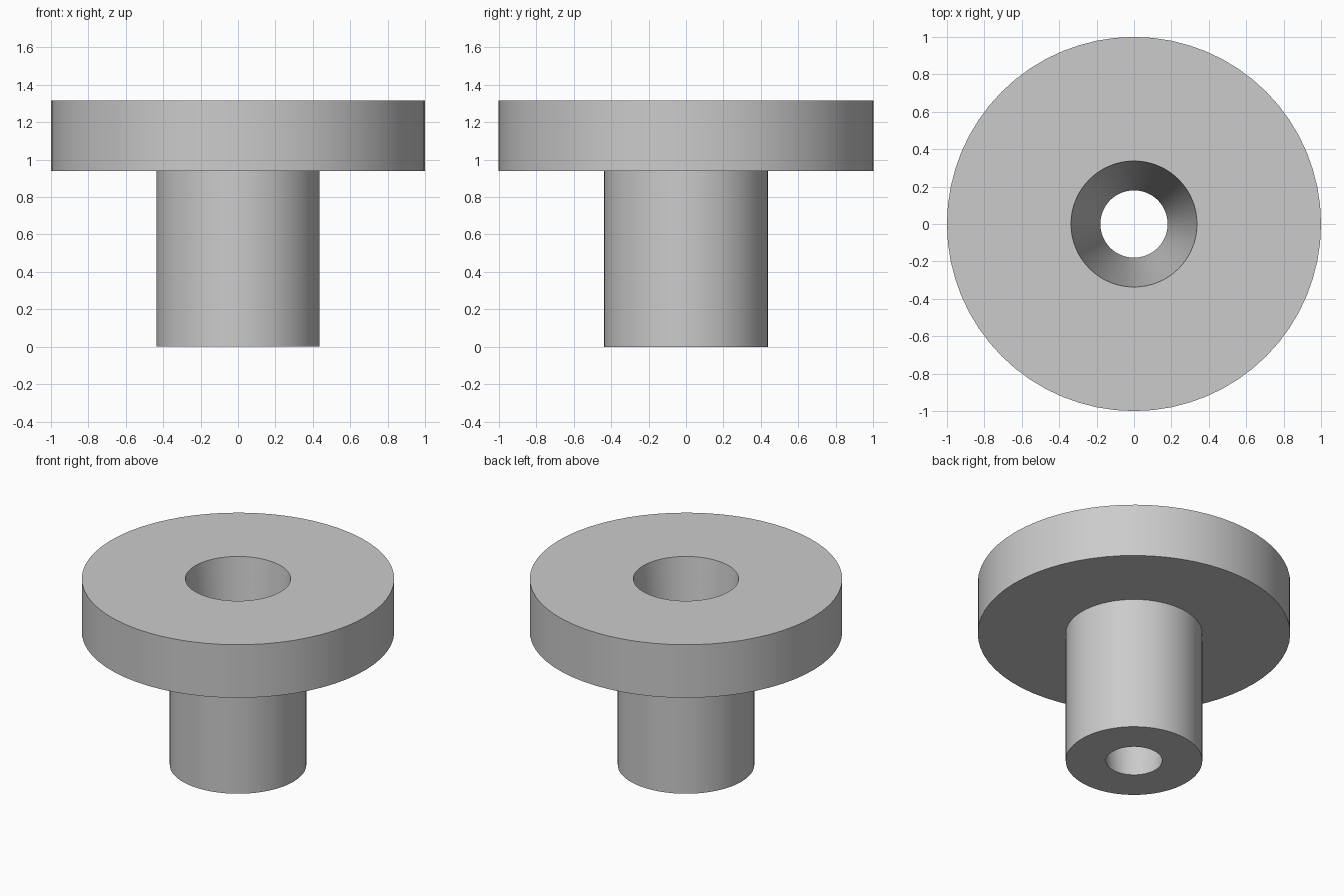
import bpy, bmesh, math

cube = bpy.data.objects.get("Cube")
if cube:
    bpy.data.objects.remove(cube, do_unlink=True)

# Plain grey material
grey = bpy.data.materials.new("light_grey")
grey.use_nodes = True
colour = (0.6, 0.6, 0.6, 1.0)
grey.diffuse_color = colour
grey.node_tree.nodes["Principled BSDF"].inputs["Base Color"].default_value = colour

SEGMENTS = 64
HEIGHT, FLANGE_Z = 1.315, 0.94
FLANGE_R, SHAFT_R = 1.0, 0.437
BORE_TOP_R, BORE_BOTTOM_R = 0.337, 0.18


def lathe(name, profile):
    """Revolve a closed (radius, height) profile around the z axis."""
    bm = bmesh.new()
    rings = []
    for i in range(SEGMENTS):
        a = 2 * math.pi * i / SEGMENTS
        rings.append([bm.verts.new((r * math.cos(a), r * math.sin(a), z))
                      for r, z in profile])
    for i, ring in enumerate(rings):
        following = rings[(i + 1) % SEGMENTS]
        for j in range(len(profile)):
            k = (j + 1) % len(profile)
            bm.faces.new((ring[j], following[j], following[k], ring[k]))
    bmesh.ops.recalc_face_normals(bm, faces=bm.faces)
    mesh = bpy.data.meshes.new(name)
    bm.to_mesh(mesh)
    bm.free()
    mesh.materials.append(grey)
    obj = bpy.data.objects.new(name, mesh)
    bpy.context.collection.objects.link(obj)
    bpy.ops.object.select_all(action="DESELECT")
    obj.select_set(True)
    bpy.context.view_layer.objects.active = obj
    bpy.ops.object.shade_smooth_by_angle(angle=math.radians(30))
    return obj


# Shaft, wide flange and tapered through bore in one turned solid
lathe("flanged_bushing", [
    (BORE_BOTTOM_R, 0),
    (SHAFT_R, 0),
    (SHAFT_R, FLANGE_Z),
    (FLANGE_R, FLANGE_Z),
    (FLANGE_R, HEIGHT),
    (BORE_TOP_R, HEIGHT),
])
